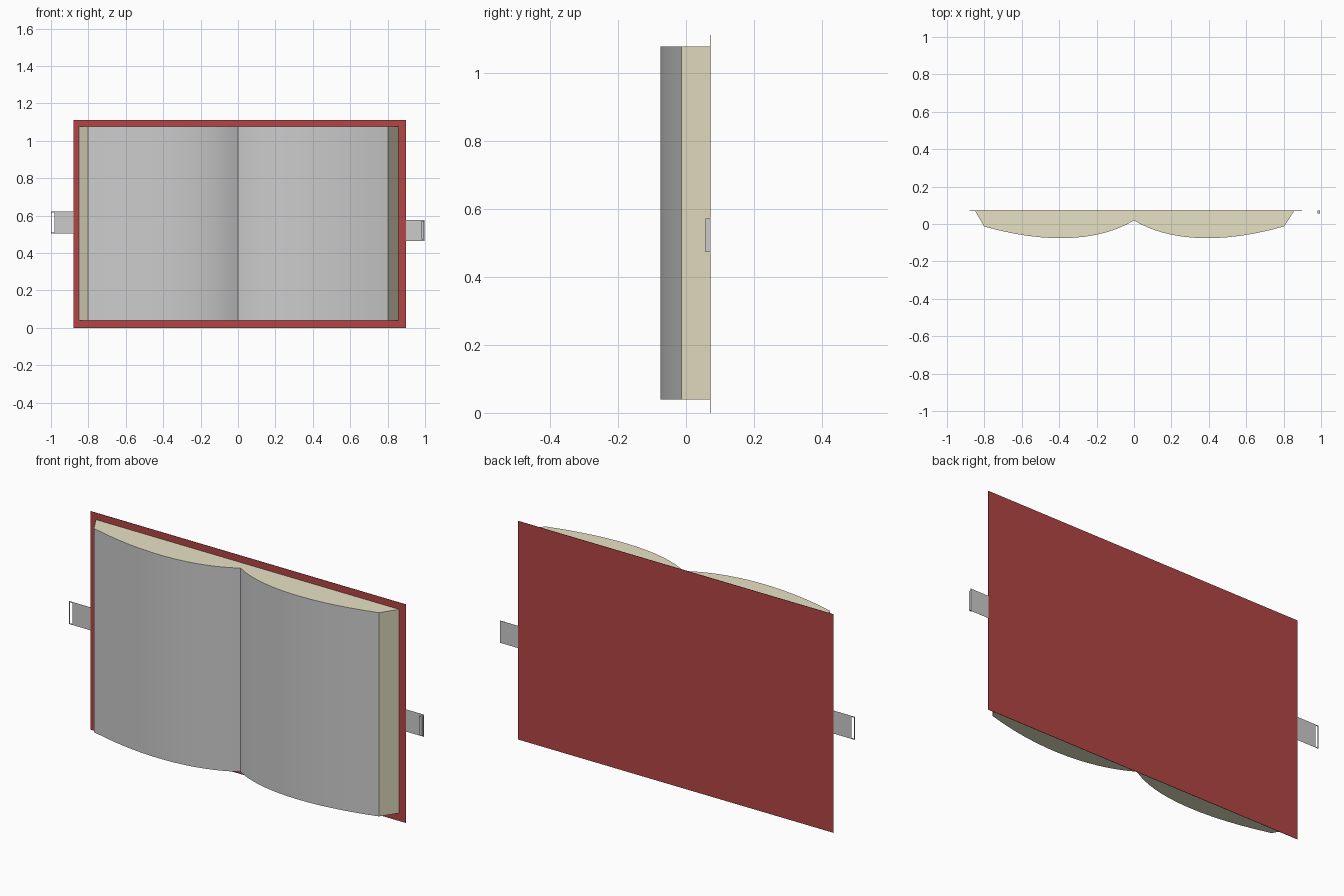
import bpy, bmesh

if "Cube" in bpy.data.objects:
    bpy.data.objects.remove(bpy.data.objects["Cube"])

BACK = 0.07
Z0, Z1 = 0.04, 1.077


def material(name, rgb):
    m = bpy.data.materials.new(name)
    m.diffuse_color = (*rgb, 1)
    m.use_nodes = True
    m.node_tree.nodes["Principled BSDF"].inputs["Base Color"].default_value = m.diffuse_color
    return m


def finish(name, bm, mat=None):
    mesh = bpy.data.meshes.new(name)
    bm.to_mesh(mesh)
    bm.free()
    ob = bpy.data.objects.new(name, mesh)
    bpy.context.collection.objects.link(ob)
    if mat:
        mesh.materials.append(mat)
    return ob


def add_box(bm, x0, x1, y0, y1, z0, z1):
    r = bmesh.ops.create_cube(bm, size=1)
    for v in r["verts"]:
        v.co.x = x0 if v.co.x < 0 else x1
        v.co.y = y0 if v.co.y < 0 else y1
        v.co.z = z0 if v.co.z < 0 else z1


def bezier(p, n):
    out = []
    for i in range(n + 1):
        t = i / n
        w = ((1 - t)**3, 3 * t * (1 - t)**2, 3 * t * t * (1 - t), t**3)
        out.append(tuple(sum(a * q[k] for a, q in zip(w, p)) for k in (0, 1)))
    return out


red = material("cover_red", (0.45, 0.06, 0.06))
cream = material("paper_edge_cream", (0.80, 0.76, 0.55))

# Flat cover board
bm = bmesh.new()
add_box(bm, -0.88, 0.897, BACK, BACK + 0.002, 0, 1.112)
finish("cover", bm, red)

# Curve of the open pages, mirrored about the gutter
half = bezier([(0, 0.02), (0.15, -0.075), (0.42, -0.122), (0.802, -0.013)], 14)
curve = [(-x, y) for x, y in reversed(half)] + half[1:]

# Open page surface
bm = bmesh.new()
lo = [bm.verts.new((x, y, Z0)) for x, y in curve]
hi = [bm.verts.new((x, y, Z1)) for x, y in curve]
for i in range(len(curve) - 1):
    bm.faces.new((lo[i], lo[i + 1], hi[i + 1], hi[i]))
pages = finish("open_pages", bm)
bpy.context.view_layer.objects.active = pages
pages.select_set(True)
bpy.ops.object.shade_smooth_by_angle()

# Page block edges: top, bottom and slanted fore edges
bm = bmesh.new()
ring = [(-0.849, BACK)] + curve + [(0.857, BACK)]
lo = [bm.verts.new((x, y, Z0)) for x, y in ring]
hi = [bm.verts.new((x, y, Z1)) for x, y in ring]
bm.faces.new(hi)
bm.faces.new(lo[::-1])
for i in (0, len(ring) - 2):
    bm.faces.new((lo[i], lo[i + 1], hi[i + 1], hi[i]))
finish("page_block", bm, cream)

# Left clasp strap with a narrow slot at its end
S0, S1 = BACK + 0.0005, BACK + 0.0035
bm = bmesh.new()
add_box(bm, -0.982, -0.87, S0 + 0.0005, S1 - 0.002, 0.505, 0.622)
add_box(bm, -1.0, -0.996, S0 + 0.0005, S1 - 0.002, 0.505, 0.622)
for z0, z1 in ((0.505, 0.51), (0.617, 0.622)):
    add_box(bm, -0.996, -0.982, S0 + 0.0005, S1 - 0.002, z0, z1)
finish("slotted_clasp", bm)

# Right clasp strap with a raised catch
bm = bmesh.new()
add_box(bm, 0.89, 0.998, S0 + 0.0005, S1 - 0.002, 0.465, 0.578)
finish("catch_strap", bm)
bm = bmesh.new()
add_box(bm, 0.98, 0.995, 0.057, S0 + 0.0005, 0.473, 0.571)
finish("clasp_catch", bm)
